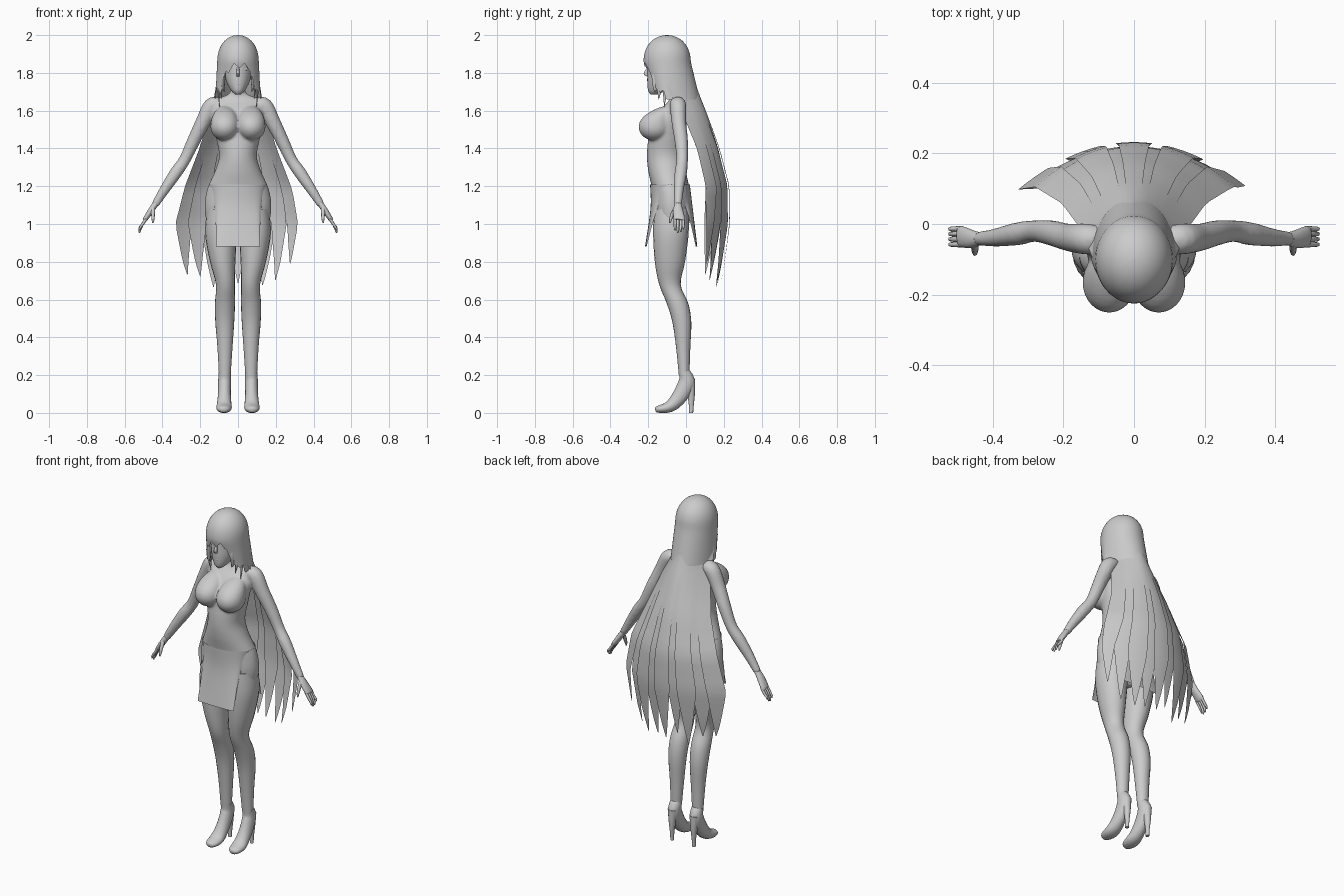
import bpy, bmesh, math, random
from mathutils import Vector

if "Cube" in bpy.data.objects:
    bpy.data.objects.remove(bpy.data.objects["Cube"])

random.seed(4)
grey = bpy.data.materials.new("plain grey")
grey.diffuse_color = (0.6, 0.6, 0.6, 1)
grey.use_nodes = True
grey.node_tree.nodes["Principled BSDF"].inputs["Base Color"].default_value = grey.diffuse_color


def finish(name, bm, angle=50):
    bmesh.ops.recalc_face_normals(bm, faces=bm.faces)
    me = bpy.data.meshes.new(name)
    bm.to_mesh(me)
    bm.free()
    ob = bpy.data.objects.new(name, me)
    bpy.context.collection.objects.link(ob)
    me.materials.append(grey)
    bpy.ops.object.select_all(action='DESELECT')
    ob.select_set(True)
    bpy.context.view_layer.objects.active = ob
    bpy.ops.object.shade_smooth_by_angle(angle=math.radians(angle))
    return ob


def spline(keys, n):
    """Catmull-Rom through tuples of numbers."""
    out = []
    for i in range(len(keys) - 1):
        a, b, c, d = keys[max(i - 1, 0)], keys[i], keys[i + 1], keys[min(i + 2, len(keys) - 1)]
        for k in range(n):
            t = k / n
            out.append([q + 0.5 * t * (r - p + t * (2 * p - 5 * q + 4 * r - s + t * (3 * (q - r) + s - p)))
                        for p, q, r, s in zip(a, b, c, d)])
    return out + [list(keys[-1])]


def table(keys, z):
    """Linear lookup in (z, value) pairs listed from high to low."""
    for (z0, v0), (z1, v1) in zip(keys, keys[1:]):
        if z >= z1:
            return v0 + (v1 - v0) * max(0, min(1, (z0 - z) / (z0 - z1)))
    return keys[-1][1]


def grid(bm, rows, closed=False):
    vs = [[bm.verts.new(p) for p in r] for r in rows]
    for a, b in zip(vs, vs[1:]):
        m = len(a)
        for j in range(m if closed else m - 1):
            k = (j + 1) % m
            bm.faces.new((a[j], a[k], b[k], b[j]))
    return vs


def tube(name, keys, hint=(1, 0, 0), seg=20, n=4, level=False, side=1):
    """Loft ellipses (x, y, z, ra, rb); level keeps every ring horizontal."""
    pts = spline(keys, n)
    ps = [Vector(p[:3]) for p in pts]
    rows = []
    for i, p in enumerate(pts):
        u, v = Vector((1, 0, 0)), Vector((0, 1, 0))
        if not level:
            t = (ps[min(i + 1, len(ps) - 1)] - ps[max(i - 1, 0)]).normalized()
            u = Vector(hint)
            u = (u - t * u.dot(t)).normalized()
            v = t.cross(u)
        row = []
        for k in range(seg):
            a = 2 * math.pi * k / seg
            q = ps[i] + u * p[3] * math.cos(a) + v * p[4] * math.sin(a)
            row.append((q.x * side, q.y, q.z))
        rows.append(row)
    bm = bmesh.new()
    vs = grid(bm, rows, True)
    bm.faces.new(vs[0])
    bm.faces.new(vs[-1])
    return finish(name, bm)


def ball(name, loc, scale, stretch=1, lean=0):
    """Ellipsoid; the upper half can be stretched and leaned back."""
    bm = bmesh.new()
    bmesh.ops.create_uvsphere(bm, u_segments=24, v_segments=16, radius=1)
    for v in bm.verts:
        x, y, z = v.co
        up = max(0, z)
        v.co = Vector(loc) + Vector((x * scale[0], y * scale[1] + lean * up * up, z * scale[2] * (stretch if z > 0 else 1)))
    return finish(name, bm)


# Torso and neck
body = [tube("torso", [(0, -.078, .93, .08, .05), (0, -.075, .99, .155, .088), (0, -.075, 1.08, .177, .103),
                       (0, -.08, 1.18, .165, .1), (0, -.1, 1.28, .122, .1), (0, -.107, 1.36, .1, .1),
                       (0, -.1, 1.45, .115, .1), (0, -.09, 1.53, .13, .092), (0, -.065, 1.6, .135, .075),
                       (0, -.045, 1.655, .125, .045), (0, -.045, 1.685, .055, .036), (0, -.06, 1.72, .036, .035),
                       (0, -.08, 1.8, .036, .036)], level=True, seg=32)]

# Head and face
tube("head", [(0, -.17, 1.685, .012, .016), (0, -.155, 1.705, .035, .045), (0, -.128, 1.75, .06, .077),
              (0, -.108, 1.81, .076, .096), (0, -.1, 1.88, .08, .1), (0, -.1, 1.95, .06, .07),
              (0, -.1, 1.97, .02, .02)], level=True, seg=28)
tube("nose", [(0, -.2, 1.83, .006, .005), (0, -.21, 1.795, .008, .015), (0, -.2, 1.78, .007, .006)], level=True, seg=10)
ball("lips", (0, -.197, 1.742), (.017, .008, .007))

for s, tag in ((1, "left"), (-1, "right")):
    ball(tag + "_eye", (.034 * s, -.181, 1.822), (.018, .01, .013))
    body.append(ball(tag + "_bust", (.07 * s, -.165, 1.515), (.076, .087, .074), 1.5, .07))
    # Leg
    tube(tag + "_leg", [(.085, -.078, 1.08, .078, .092), (.09, -.08, .95, .084, .094), (.081, -.085, .8, .067, .08),
                        (.067, -.085, .68, .05, .057), (.069, -.045, .58, .053, .057), (.07, -.022, .48, .05, .05),
                        (.069, -.015, .35, .04, .038), (.07, -.01, .2, .031, .028)], level=True, side=s)
    # High-heeled shoe
    tube(tag + "_shoe", [(.07, -.008, .215, .033, .03), (.071, .004, .165, .034, .043), (.072, -.025, .1, .034, .042),
                         (.073, -.065, .05, .038, .035), (.074, -.1, .028, .041, .028), (.075, -.14, .02, .034, .02),
                         (.075, -.158, .017, .02, .014), (.075, -.163, .016, .006, .005)], side=s)
    tube(tag + "_heel", [(.071, .022, .18, .028, .026), (.071, .027, .1, .018, .02), (.071, .028, .04, .011, .013),
                         (.071, .027, 0, .01, .011)], level=True, seg=12, side=s)
    # Arm, palm and fingers
    body.append(tube(tag + "_arm", [
        (.1, -.045, 1.635, .04, .035), (.14, -.042, 1.625, .044, .044), (.185, -.038, 1.54, .039, .04),
        (.235, -.025, 1.44, .036, .035), (.282, -.02, 1.34, .031, .031), (.33, -.028, 1.27, .033, .033),
        (.39, -.038, 1.18, .026, .027), (.44, -.042, 1.1, .02, .02)], hint=(0, 1, 0), seg=16, side=s))
    tube(tag + "_palm", [(.435, -.042, 1.108, .018, .016), (.46, -.042, 1.072, .026, .016),
                         (.488, -.036, 1.03, .03, .013), (.495, -.036, 1.02, .026, .009)], hint=(0, 1, 0), seg=14, side=s)
    for k, (fy, tip) in enumerate(((-.058, .965), (-.043, .952), (-.028, .957), (-.014, .972))):
        tube(f"{tag}_finger_{k}", [(.485, fy, 1.03, .008, .008), (.508, fy, .995, .0075, .0075),
                                   (.52, fy, tip + .012, .006, .006), (.521, fy, tip, .003, .003)],
             hint=(0, 1, 0), seg=8, n=2, side=s)
    tube(tag + "_thumb", [(.45, -.055, 1.085, .011, .011), (.45, -.073, 1.05, .01, .01), (.45, -.083, 1.02, .007, .007),
                          (.451, -.086, 1.005, .003, .003)], seg=8, n=2, side=s)

# Fuse torso, bust and arms into one soft skin
bpy.ops.object.select_all(action='DESELECT')
for ob in body:
    ob.select_set(True)
bpy.context.view_layer.objects.active = body[0]
bpy.ops.object.join()
skin = bpy.context.view_layer.objects.active
mod = skin.modifiers.new("fuse", 'REMESH')
mod.mode, mod.voxel_size, mod.use_smooth_shade = 'VOXEL', .007, True
mod = skin.modifiers.new("soften", 'SMOOTH')
mod.factor, mod.iterations = .5, 8

# Skirt panels: z, half width, centre y, curve depth
for name, keys in (("front_skirt_panel", [(1.21, .155, -.19, .1), (1.08, .122, -.188, .035), (.88, .117, -.217, .008)]),
                   ("back_skirt_panel", [(1.21, .155, .02, -.1), (1.08, .122, .036, -.035), (.88, .117, .06, -.008)])):
    bm = bmesh.new()
    grid(bm, [[(w * math.sin(u * math.pi / 16), y + d * (1 - math.cos(u * math.pi / 16)), z) for u in range(-8, 9)]
              for z, w, y, d in spline(keys, 5)])
    finish(name, bm)

# Hair cap with jagged fringe
SEG = 96
rows = []
for i in range(19):
    s = i / 18
    row = []
    for j in range(SEG):
        a = 2 * math.pi * j / SEG                  # zero faces the front
        f = 1 - abs(a - math.pi) / math.pi
        saw = abs(((j + 3) / 8) % 1 - .5) * 2
        low = table([(1, 1.66), (.5, 1.66), (.34, 1.7), (.26, 1.68), (.19, 1.8), (0, 1.825)], f)
        low += saw * (.035 if f < .45 else 0) + (.015 * math.sin(a) if f < .2 else 0)
        z = 2 - (2 - low) * s ** 1.6
        r = math.sqrt(max(0, 1 - (max(0, z - 1.85) / .15) ** 2.4))
        r = max(r, .04)
        drop = max(0, 1.86 - z)
        c = math.cos(a)
        ry = .125 + (drop * .24 if c < 0 else -drop * .25)
        row.append(((.11 + drop * .05) * r * math.sin(a), -.1 - ry * r * c, z))
    rows.append(row)
bm = bmesh.new()
vs = grid(bm, rows, True)
bm.faces.new(vs[0])
finish("hair_cap", bm, 60)

# Side locks hanging beside the face
for s, tag in ((1, "left"), (-1, "right")):
    for k, (x, y, low) in enumerate(((.092, -.14, 1.66), (.106, -.11, 1.62), (.08, -.16, 1.7))):
        tube(f"{tag}_side_lock_{k}", [(x * .82, y + .01, 1.9, .006, .01), (x * .96, y, 1.79, .011, .02),
                                      (x * .98, y, 1.72, .007, .014), (x * .92, y - .005, low, .001, .001)],
             level=True, seg=8, side=s)

# Long back hair as overlapping pointed strands
WIDTH = [(1.88, .1), (1.7, .118), (1.6, .14), (1.4, .2), (1.2, .275), (1, .325), (.8, .312), (.6, .28)]
BACK = [(1.88, .018), (1.8, .037), (1.7, .064), (1.6, .105), (1.4, .178), (1.2, .23), (1, .232), (.8, .205), (.6, .17)]
DEPTH = [(1.88, .12), (1.7, .15), (1.6, .125), (1.4, .115), (1.2, .12), (1, .13), (.6, .11)]
N = 9
for k in range(N):
    u0 = -1 + (2 * k + 1) / N
    end = .61 + .11 * abs(u0) + random.uniform(0, .1)
    taper = end + random.uniform(.28, .42)
    lift = -.012 if k % 2 else 0
    rows = []
    for i in range(25):
        z = 1.86 + (end - 1.86) * i / 24
        w = 1.25 / N * min(1, max(.01, (z - end) / (taper - end)) ** .75)
        row = []
        for m in range(5):
            u = u0 + w * (m - 2) / 2 * 1.6 / (1.6 if abs(u0) > .8 else 1.4)
            u = max(-1.02, min(1.02, u))
            sway = lift * min(1, max(0, 1.6 - z) * 3)
            row.append((table(WIDTH, z) * u, table(BACK, z) - table(DEPTH, z) * u * u + sway, z))
        rows.append(row)
    bm = bmesh.new()
    grid(bm, rows)
    finish(f"hair_strand_{k}", bm)
